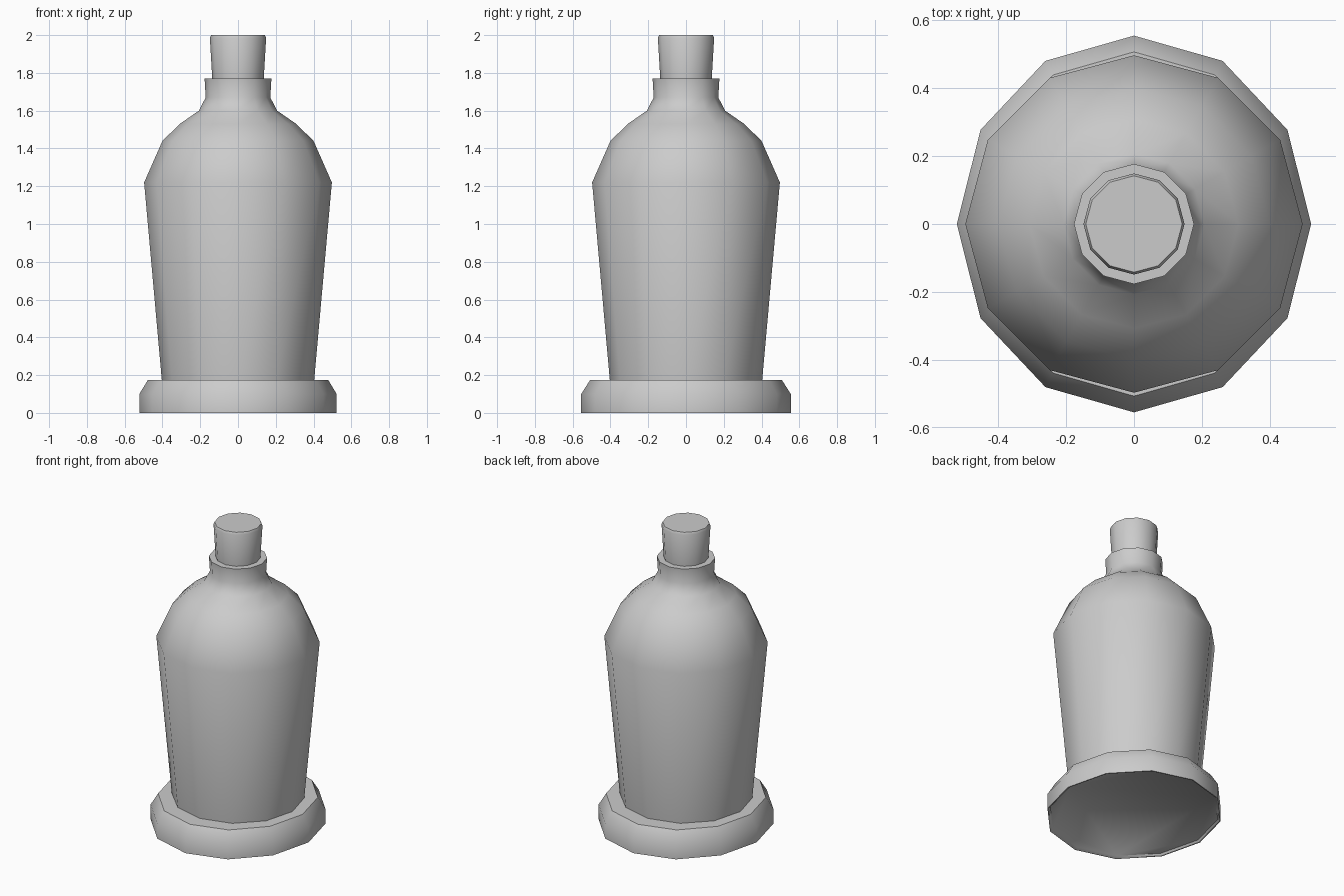
import bpy, bmesh, math

if "Cube" in bpy.data.objects:
    bpy.data.objects.remove(bpy.data.objects["Cube"])


def lathe(name, profile, sides=12, sx=1.0, sy=1.0):
    """Revolve a (radius, z) profile, listed bottom to top, with capped ends."""
    bm = bmesh.new()
    rings = []
    for r, z in profile:
        rings.append([bm.verts.new((sx * r * math.cos(2 * math.pi * i / sides),
                                    sy * r * math.sin(2 * math.pi * i / sides), z))
                      for i in range(sides)])
    for a, b in zip(rings, rings[1:]):
        for i in range(sides):
            j = (i + 1) % sides
            bm.faces.new((a[i], a[j], b[j], b[i]))
    bm.faces.new(rings[0][::-1])
    bm.faces.new(rings[-1])
    bmesh.ops.recalc_face_normals(bm, faces=bm.faces)
    mesh = bpy.data.meshes.new(name)
    bm.to_mesh(mesh)
    bm.free()
    obj = bpy.data.objects.new(name, mesh)
    bpy.context.collection.objects.link(obj)
    bpy.ops.object.select_all(action='DESELECT')
    obj.select_set(True)
    bpy.context.view_layer.objects.active = obj
    bpy.ops.object.shade_smooth_by_angle(angle=math.radians(50))
    return obj


# Slightly oval foot ring with a shallow recess underneath
lathe("base", [(0.505, 0.012), (0.515, 0.0), (0.522, 0.0), (0.522, 0.10), (0.477, 0.175)],
      sy=1.063)

# Tapered body, domed shoulder and neck
lathe("bottle_body", [(0.403, 0.17), (0.497, 1.22), (0.40, 1.44), (0.308, 1.53),
                      (0.207, 1.60), (0.171, 1.67), (0.177, 1.77)])

# Stopper, widening a little to the top
lathe("stopper", [(0.136, 1.765), (0.149, 1.985), (0.142, 2.0)])
